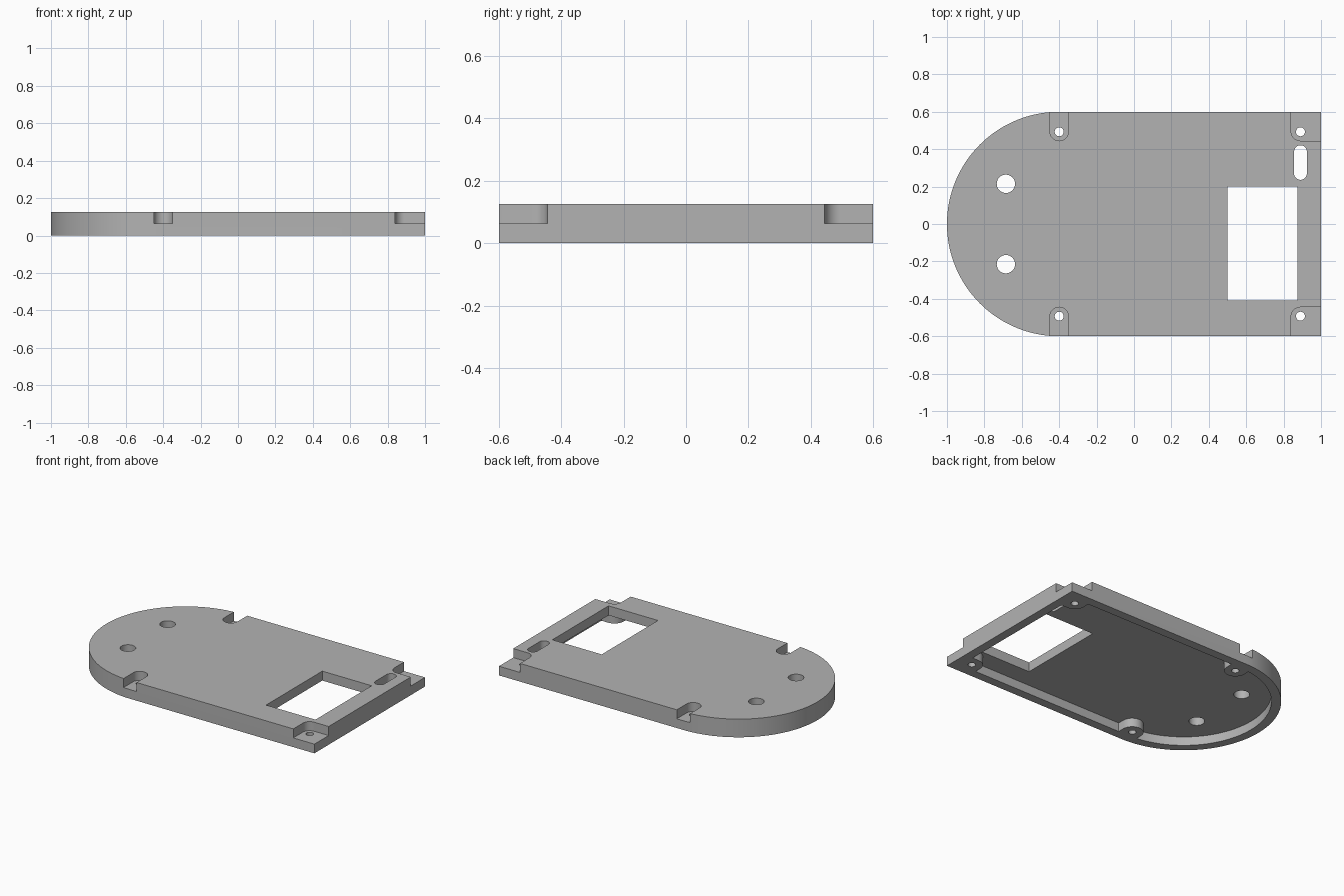
import bpy
import bmesh
from math import pi, cos, sin

cube = bpy.data.objects.get("Cube")
if cube:
    bpy.data.objects.remove(cube, do_unlink=True)

grey = bpy.data.materials.new("plain grey")
grey.use_nodes = True
colour = (0.45, 0.45, 0.45, 1)
grey.diffuse_color = colour
grey.node_tree.nodes["Principled BSDF"].inputs["Base Color"].default_value = colour


def arc(cx, cy, r, start, end, steps):
    return [(cx + r * cos(start + (end - start) * i / steps),
             cy + r * sin(start + (end - start) * i / steps)) for i in range(steps + 1)]


def circle(cx, cy, r):
    return arc(cx, cy, r, 0, 2 * pi, 32)[:-1]


def capsule(x, y0, y1, r):
    return arc(x, y0, r, pi, 2 * pi, 20) + arc(x, y1, r, 0, pi, 20)


def plate_outline(inset):
    """Straight sides with one fully rounded end."""
    side = 0.6 - inset
    return arc(-0.4, 0, side, pi / 2, 3 * pi / 2, 72) + [(1 - inset, -side), (1 - inset, side)]


def corner_outline(grow):
    """Block running past the plate corner, with its inner corner rounded."""
    x, y, r = 0.84 - grow, 0.445 - grow, 0.05 + grow
    return arc(x + r, y + r, r, pi, 3 * pi / 2, 12) + [(1.1, y), (1.1, 0.7), (x, 0.7)]


def mirrored(outline, side):
    return [(x, y * side) for x, y in outline]


def prism(name, outline, z0, z1):
    bm = bmesh.new()
    base = bm.faces.new([bm.verts.new((x, y, z0)) for x, y in outline])
    top = bmesh.ops.extrude_face_region(bm, geom=[base])["geom"]
    bmesh.ops.translate(bm, verts=[v for v in top if isinstance(v, bmesh.types.BMVert)],
                        vec=(0, 0, z1 - z0))
    bmesh.ops.recalc_face_normals(bm, faces=bm.faces)
    mesh = bpy.data.meshes.new(name)
    bm.to_mesh(mesh)
    bm.free()
    mesh.materials.append(grey)
    obj = bpy.data.objects.new(name, mesh)
    bpy.context.collection.objects.link(obj)
    return obj


def cut(target, cutter):
    """Subtract the cutter for good and remove it."""
    cutter.hide_render = True
    mod = target.modifiers.new("cut", "BOOLEAN")
    mod.operation = "DIFFERENCE"
    mod.solver = "EXACT"
    mod.object = cutter
    bpy.context.view_layer.update()
    graph = bpy.context.evaluated_depsgraph_get()
    mesh = bpy.data.meshes.new_from_object(target.evaluated_get(graph))
    target.modifiers.clear()
    target.data = mesh
    bpy.data.objects.remove(cutter, do_unlink=True)


# Cover plate and the hollow underneath, which leaves a rim
plate = prism("cover_plate", plate_outline(0), 0, 0.125)
hollow = prism("hollow", plate_outline(0.06), -0.1, 0.06)

# Screw bosses stay solid inside the hollow
for side in (1, -1):
    cut(hollow, prism("side_boss", mirrored(capsule(-0.4, 0.495, 0.75, 0.07), side), -0.2, 0.2))
    cut(hollow, prism("corner_boss", mirrored(corner_outline(0.02), side), -0.2, 0.2))
cut(plate, hollow)

# Screw notches, screw holes and the large round holes
for side in (1, -1):
    cut(plate, prism("side_notch", mirrored(capsule(-0.4, 0.495, 0.75, 0.05), side), 0.063, 0.3))
    cut(plate, prism("corner_notch", mirrored(corner_outline(0), side), 0.063, 0.3))
    for x in (-0.4, 0.89):
        cut(plate, prism("screw_hole", circle(x, 0.493 * side, 0.024), -0.2, 0.3))
    cut(plate, prism("round_hole", circle(-0.685, 0.215 * side, 0.049), -0.2, 0.3))

# Window and slot
cut(plate, prism("window", [(0.5, -0.41), (0.875, -0.41), (0.875, 0.2), (0.5, 0.2)], -0.2, 0.3))
cut(plate, prism("slot", capsule(0.89, 0.27, 0.387, 0.034), -0.2, 0.3))

# Smooth the curved walls, keep the edges sharp
bpy.ops.object.select_all(action="DESELECT")
plate.select_set(True)
bpy.context.view_layer.objects.active = plate
bpy.ops.object.shade_smooth_by_angle(angle=pi / 6)
